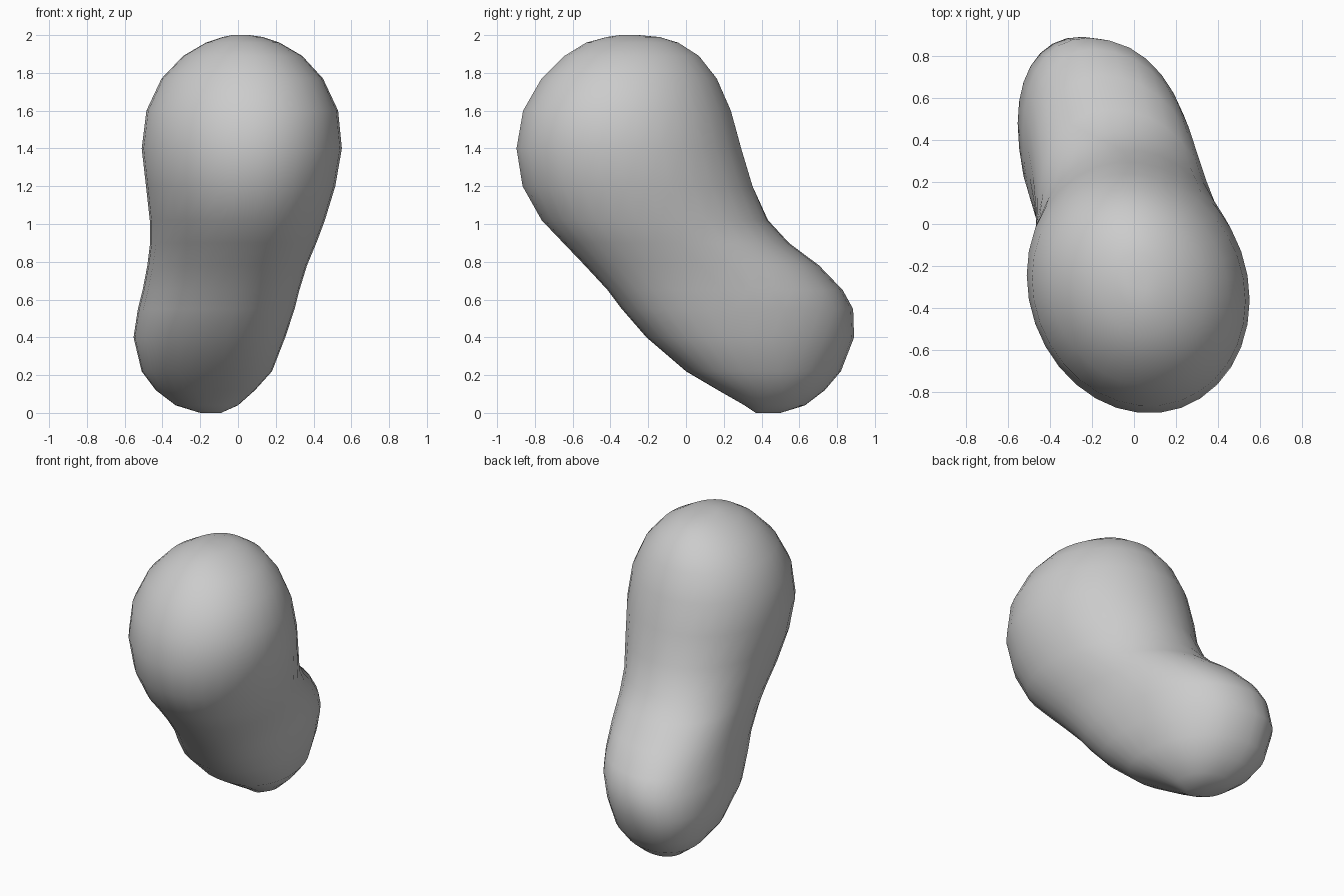
import bpy, bmesh, math

if "Cube" in bpy.data.objects:
    bpy.data.objects.remove(bpy.data.objects["Cube"])

# Horizontal slices of the blob: height, x min, x max, y min, y max
SLICES = [
    (0.00, -.20, -.09, .37, .50),
    (0.04, -.33, .00, .31, .63),
    (0.12, -.435, .09, .17, .735),
    (0.22, -.51, .18, .00, .82),
    (0.40, -.553, .25, -.21, .89),
    (0.55, -.53, .30, -.34, .885),
    (0.65, -.505, .325, -.415, .83),
    (0.78, -.48, .365, -.535, .705),
    (0.90, -.465, .415, -.65, .545),
    (1.02, -.467, .46, -.765, .435),
    (1.20, -.487, .515, -.868, .355),
    (1.40, -.51, .55, -.90, .295),
    (1.60, -.485, .53, -.865, .24),
    (1.77, -.405, .45, -.767, .165),
    (1.89, -.29, .34, -.645, .07),
    (1.96, -.17, .22, -.53, -.04),
    (1.99, -.08, .13, -.42, -.14),
    (2.00, -.03, .06, -.35, -.25),
]
SIDES = 32


def soft(v, p):
    return math.copysign(abs(v) ** p, v)


def add_ring(bm, z, x0, x1, y0, y1):
    # Slightly skewed oval; fuller in the lower lobe, rounder in the upper one
    k = min(max((z - 0.7) / 0.5, 0), 1)
    skew = -0.22 + 0.12 * k
    power = 0.9 + 0.1 * k
    ring = []
    for i in range(SIDES):
        t = 2 * math.pi * i / SIDES
        x = (x0 + x1) / 2 + (x1 - x0) / 2 * soft(math.cos(t), power)
        y = (y0 + y1) / 2 + (y1 - y0) / 2 * soft(math.sin(t + skew), power)
        ring.append(bm.verts.new((x, y, z)))
    return ring


# Loft the slices into one closed body
bm = bmesh.new()
rings = [add_ring(bm, *s) for s in SLICES]
for low, high in zip(rings, rings[1:]):
    for i in range(SIDES):
        j = (i + 1) % SIDES
        bm.faces.new((low[i], low[j], high[j], high[i]))
bm.faces.new(rings[0][::-1])
bm.faces.new(rings[-1])
bmesh.ops.recalc_face_normals(bm, faces=bm.faces)
for f in bm.faces:
    f.smooth = True

mesh = bpy.data.meshes.new("blob_body")
bm.to_mesh(mesh)
bm.free()
body = bpy.data.objects.new("blob_body", mesh)
bpy.context.collection.objects.link(body)
